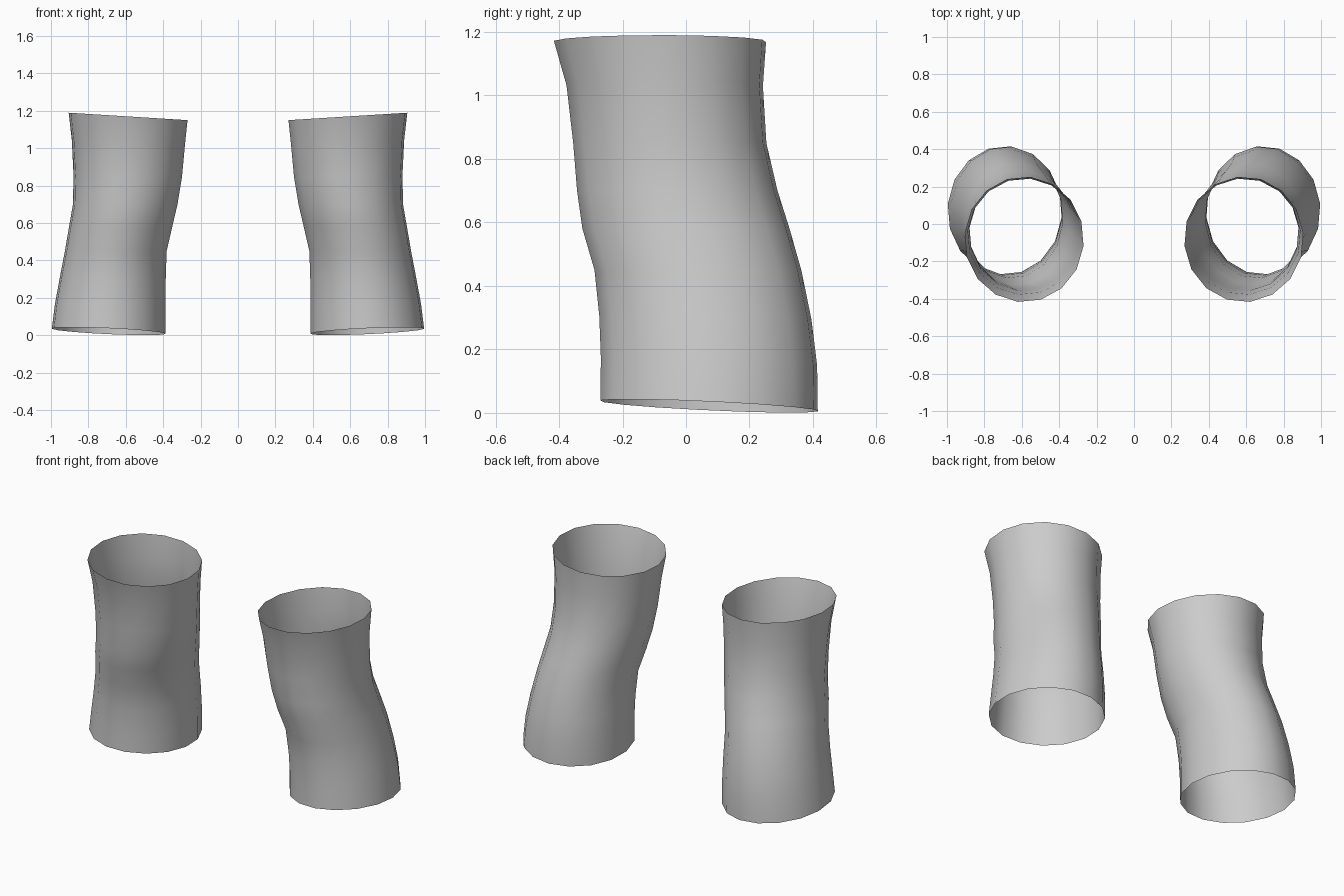
import bpy
import bmesh
import math

if "Cube" in bpy.data.objects:
    bpy.data.objects.remove(bpy.data.objects["Cube"])

SIDES = 16
START = math.radians(6)

# Sleeve sections from hem to top: z, x min, x max, y min, y max, tilt along x, tilt along y
SECTIONS = [
    (0.022, 0.385, 0.997, -0.272, 0.417, 0.014, -0.016),
    (0.16, 0.385, 0.980, -0.270, 0.415, 0.010, -0.010),
    (0.30, 0.385, 0.955, -0.275, 0.397, 0.005, -0.005),
    (0.45, 0.380, 0.927, -0.290, 0.365, 0.0, 0.0),
    (0.58, 0.350, 0.905, -0.328, 0.328, 0.0, 0.0),
    (0.70, 0.322, 0.884, -0.345, 0.290, 0.0, 0.0),
    (0.85, 0.298, 0.881, -0.357, 0.255, 0.005, 0.0),
    (1.03, 0.282, 0.890, -0.378, 0.244, 0.012, 0.0),
    (1.17, 0.268, 0.907, -0.418, 0.254, 0.020, 0.0),
]

gray = bpy.data.materials.new("light gray")
gray.diffuse_color = (0.6, 0.6, 0.6, 1)
gray.use_nodes = True
gray.node_tree.nodes["Principled BSDF"].inputs["Base Color"].default_value = gray.diffuse_color


def make_sleeve(name, side):
    """Open bent tube lofted through the sections; side is +1 or -1 in x."""
    bm = bmesh.new()
    rings = []
    for z, x0, x1, y0, y1, tilt_x, tilt_y in SECTIONS:
        ring = []
        for i in range(SIDES):
            a = START + 2 * math.pi * i / SIDES
            u, v = math.cos(a), math.sin(a)
            x = (x0 + x1) / 2 + u * (x1 - x0) / 2
            y = (y0 + y1) / 2 + v * (y1 - y0) / 2
            ring.append(bm.verts.new((side * x, y, z + tilt_x * u + tilt_y * v)))
        rings.append(ring)
    for low, high in zip(rings, rings[1:]):
        for i in range(SIDES):
            j = (i + 1) % SIDES
            quad = [low[i], low[j], high[j], high[i]]
            face = bm.faces.new(quad if side > 0 else quad[::-1])
            face.smooth = True
    mesh = bpy.data.meshes.new(name)
    bm.to_mesh(mesh)
    bm.free()
    mesh.materials.append(gray)
    obj = bpy.data.objects.new(name, mesh)
    bpy.context.collection.objects.link(obj)


# Mirrored pair of sleeves
make_sleeve("right_sleeve", 1)
make_sleeve("left_sleeve", -1)
